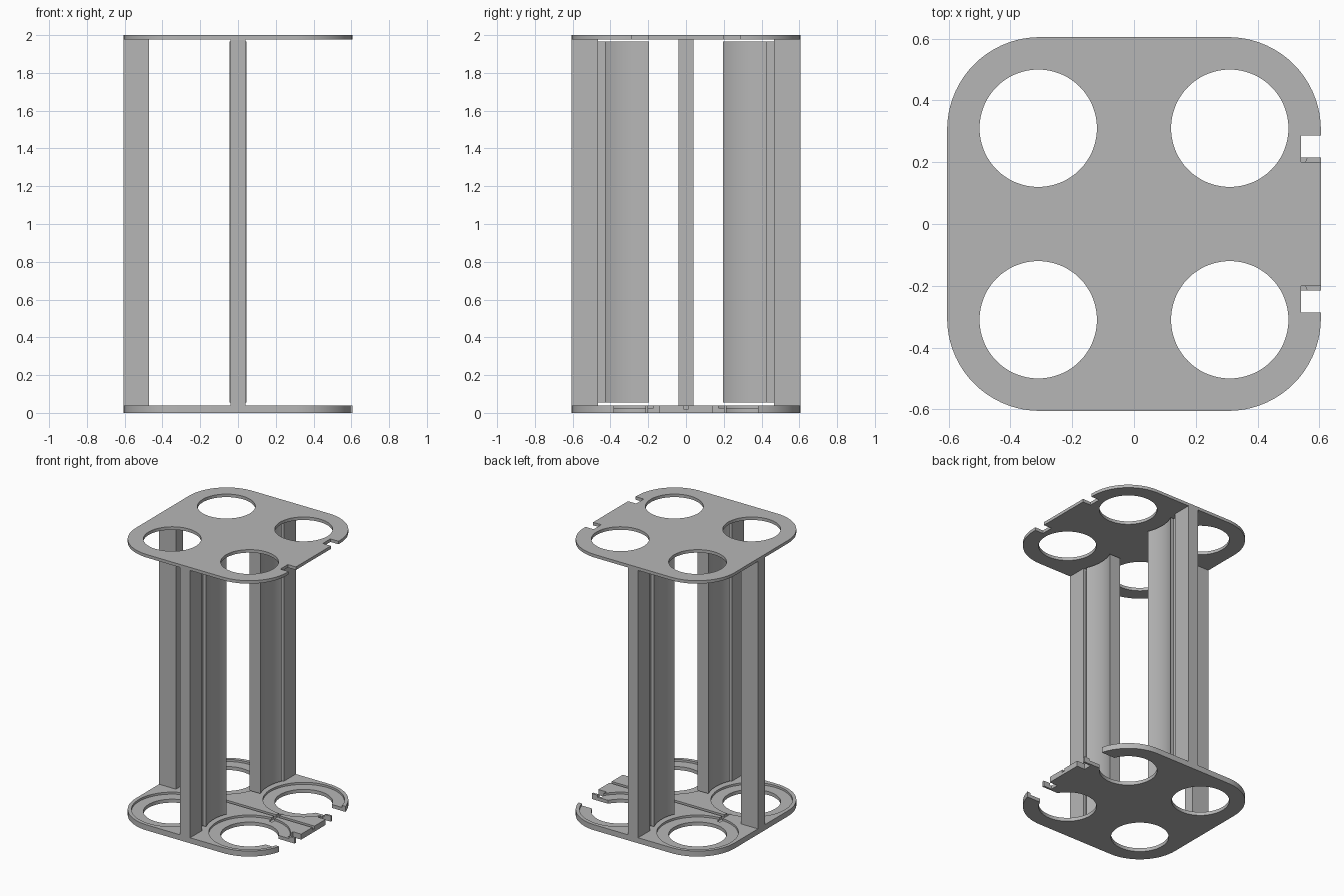
import bpy, bmesh
from math import sin, cos, pi, sqrt

cube = bpy.data.objects.get("Cube")
if cube:
    bpy.data.objects.remove(cube, do_unlink=True)

# Single plain grey material
grey = bpy.data.materials.new("plain grey")
grey.use_nodes = True
colour = (0.47, 0.47, 0.47, 1)
grey.diffuse_color = colour
bsdf = next(n for n in grey.node_tree.nodes if n.type == "BSDF_PRINCIPLED")
bsdf.inputs["Base Color"].default_value = colour

HALF, CORNER = 0.605, 0.3
CELL, HOLE, RECESS = 0.31, 0.19, 0.268
BASE_TOP, ROOF = 0.04, 1.978


def prism(name, outline, z0, z1):
    """Extrude a closed xy outline from z0 to z1."""
    bm = bmesh.new()
    face = bm.faces.new([bm.verts.new((x, y, z0)) for x, y in outline])
    new = bmesh.ops.extrude_face_region(bm, geom=[face])["geom"]
    bmesh.ops.translate(bm, vec=(0, 0, z1 - z0),
                        verts=[v for v in new if isinstance(v, bmesh.types.BMVert)])
    bmesh.ops.recalc_face_normals(bm, faces=bm.faces)
    mesh = bpy.data.meshes.new(name)
    bm.to_mesh(mesh)
    bm.free()
    mesh.materials.append(grey)
    obj = bpy.data.objects.new(name, mesh)
    bpy.context.scene.collection.objects.link(obj)
    return obj


def arc(cx, cy, r, a0, a1, n):
    return [(cx + r * cos(a0 + (a1 - a0) * i / n),
             cy + r * sin(a0 + (a1 - a0) * i / n)) for i in range(n + 1)]


def rect(x0, x1, y0, y1):
    return [(x0, y0), (x1, y0), (x1, y1), (x0, y1)]


def disc(x, y, r):
    return arc(x, y, r, 0, 2 * pi, 72)[:-1]


def cut(obj, outline, z0, z1):
    """Subtract a prism and keep only the result."""
    cutter = prism("cutter", outline, z0, z1)
    cutter.hide_render = True
    mod = obj.modifiers.new("cut", "BOOLEAN")
    mod.operation, mod.solver, mod.object = "DIFFERENCE", "EXACT", cutter
    graph = bpy.context.evaluated_depsgraph_get()
    result = bpy.data.meshes.new_from_object(obj.evaluated_get(graph))
    obj.modifiers.clear()
    obj.data = result
    bpy.data.objects.remove(cutter, do_unlink=True)


# Rounded square outline shared by both plates
plate = []
inner = HALF - CORNER
for k, (sx, sy) in enumerate([(1, 1), (-1, 1), (-1, -1), (1, -1)]):
    plate += arc(sx * inner, sy * inner, CORNER, k * pi / 2, (k + 1) * pi / 2, 18)

top_plate = prism("top_plate", plate, ROOF, 2.0)
bottom_plate = prism("bottom_plate", plate, 0, BASE_TOP)

# Four round openings, with a stepped seat in the bottom plate
for sx in (-1, 1):
    for sy in (-1, 1):
        centre = (sx * CELL, sy * CELL)
        cut(top_plate, disc(*centre, HOLE), 1.9, 2.1)
        cut(bottom_plate, disc(*centre, RECESS), 0.025, 0.1)
        cut(bottom_plate, disc(*centre, HOLE), -0.1, 0.1)

# Edge notches, side gaps and clip pockets
for s in (-1, 1):
    def band(x0, a, b):
        return rect(x0, 0.7, min(s * a, s * b), max(s * a, s * b))
    cut(top_plate, band(0.54, 0.2, 0.287), 1.9, 2.1)
    cut(bottom_plate, band(0.45, 0.215, 0.38), -0.1, 0.1)
    cut(bottom_plate, band(0.54, 0.14, 0.2), -0.1, 0.1)

# Cable groove with a short branch at each pair of seats
cut(bottom_plate, rect(-0.323, 0.7, -0.0125, 0.0125), 0.02, 0.1)
for x in (-CELL, CELL):
    cut(bottom_plate, rect(x - 0.0125, x + 0.0125, -0.07, 0.07), 0.02, 0.1)

# Upright posts on three sides
prism("left_side_post", rect(-HALF, -0.47, -0.04, 0.04), BASE_TOP, ROOF)
prism("front_post", rect(-0.04, 0.04, -HALF, -0.467), BASE_TOP, ROOF)
prism("back_post", rect(-0.04, 0.04, 0.467, HALF), BASE_TOP, ROOF)

# Waisted spacer with a tongue towards each front and back post
R = 0.29
side = []
for i in range(17):
    y = 0.195 + (0.43 - 0.195) * i / 16
    side.append((CELL - sqrt(R * R - (y - CELL) ** 2), y))
side += [(0.02, 0.43), (0.02, 0.465)]
profile = side + [(-x, y) for x, y in reversed(side)]
for name, s in (("front_spacer", -1), ("back_spacer", 1)):
    prism(name, [(x, s * y) for x, y in profile], 0.055, 1.965)

# Smooth the curved walls and keep edges sharp
bpy.ops.object.select_all(action="DESELECT")
for obj in bpy.context.scene.objects:
    if obj.type == "MESH":
        obj.select_set(True)
        bpy.context.view_layer.objects.active = obj
bpy.ops.object.shade_smooth_by_angle(angle=pi / 6)
